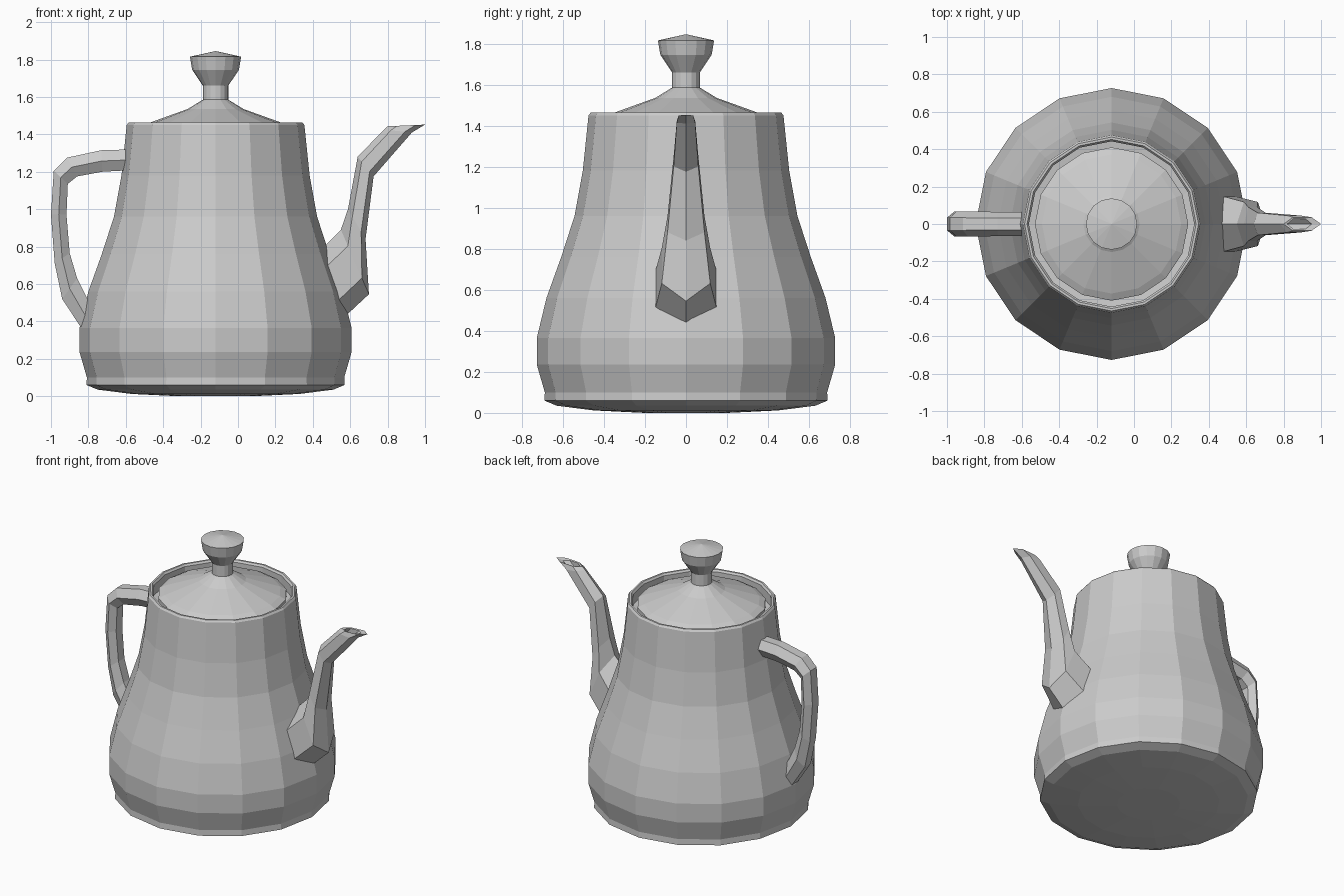
import bpy, bmesh
from math import sin, cos, pi

CX = -0.12   # axis of the pot body


def finish(bm, name):
    bmesh.ops.remove_doubles(bm, verts=bm.verts, dist=1e-5)
    bmesh.ops.recalc_face_normals(bm, faces=bm.faces)
    mesh = bpy.data.meshes.new(name)
    bm.to_mesh(mesh)
    bm.free()
    obj = bpy.data.objects.new(name, mesh)
    bpy.context.collection.objects.link(obj)
    return obj


def skin(name, rings):
    """Bridge successive rings of points and cap both ends."""
    bm = bmesh.new()
    loops = [[bm.verts.new(p) for p in ring] for ring in rings]
    n = len(rings[0])
    for a, b in zip(loops, loops[1:]):
        for i in range(n):
            j = (i + 1) % n
            bm.faces.new((a[i], a[j], b[j], b[i]))
    bm.faces.new(loops[0])
    bm.faces.new(loops[-1])
    return finish(bm, name)


def lathe(name, profile, sides=16):
    return skin(name, [[(CX + r * cos(2 * pi * i / sides), r * sin(2 * pi * i / sides), z)
                        for i in range(sides)] for r, z in profile])


def hex_tube(name, sections, point_out):
    """Sections: outer x, z, inner x, z, half width in y.
    point_out puts a hexagon corner on the outer line, otherwise a flat."""
    rings = []
    for ox, oz, ix, iz, w in sections:
        ring = []
        for i in range(6):
            a = i * pi / 3
            if point_out:
                t, y = cos(a), w * sin(a) / sin(pi / 3)
            else:
                t, y = sin(a) / sin(pi / 3), w * cos(a)
            ring.append(((ox + ix) / 2 + t * (ox - ix) / 2, y,
                         (oz + iz) / 2 + t * (oz - iz) / 2))
        rings.append(ring)
    return skin(name, rings)


# Pot body with rolled rim and inner ledge
lathe("pot_body", [(0.2, 0.0), (0.45, 0.012), (0.63, 0.035), (0.69, 0.06), (0.688, 0.10),
                   (0.727, 0.235), (0.727, 0.365), (0.68, 0.56), (0.608, 0.76),
                   (0.543, 0.96), (0.503, 1.18), (0.475, 1.45), (0.465, 1.463),
                   (0.452, 1.463), (0.442, 1.45), (0.442, 1.38), (0.36, 1.37)])

# Lid with knob
lathe("lid", [(0.39, 1.375), (0.41, 1.385), (0.41, 1.435), (0.372, 1.455), (0.15, 1.535),
              (0.068, 1.585), (0.068, 1.66), (0.125, 1.745), (0.137, 1.815), (0.001, 1.845)])

# Handle
hex_tube("handle", [(-0.54, 1.32, -0.54, 1.21, 0.065), (-0.73, 1.315, -0.725, 1.20, 0.065),
                    (-0.915, 1.275, -0.86, 1.175, 0.067), (-0.985, 1.205, -0.91, 1.135, 0.068),
                    (-1.0, 0.97, -0.917, 0.97, 0.068), (-0.98, 0.71, -0.90, 0.765, 0.066),
                    (-0.94, 0.52, -0.86, 0.63, 0.065), (-0.835, 0.36, -0.785, 0.48, 0.065),
                    (-0.77, 0.32, -0.70, 0.42, 0.06)], False)

# Spout with hollow lip
hex_tube("spout", [(0.555, 0.41, 0.43, 0.77, 0.152), (0.70, 0.545, 0.55, 0.89, 0.118),
                   (0.682, 0.84, 0.588, 1.0, 0.09), (0.725, 1.175, 0.64, 1.28, 0.06),
                   (0.93, 1.41, 0.78, 1.425, 0.045), (1.0, 1.452, 0.80, 1.443, 0.036),
                   (0.95, 1.445, 0.82, 1.441, 0.027), (0.715, 1.22, 0.67, 1.27, 0.03)], True)
